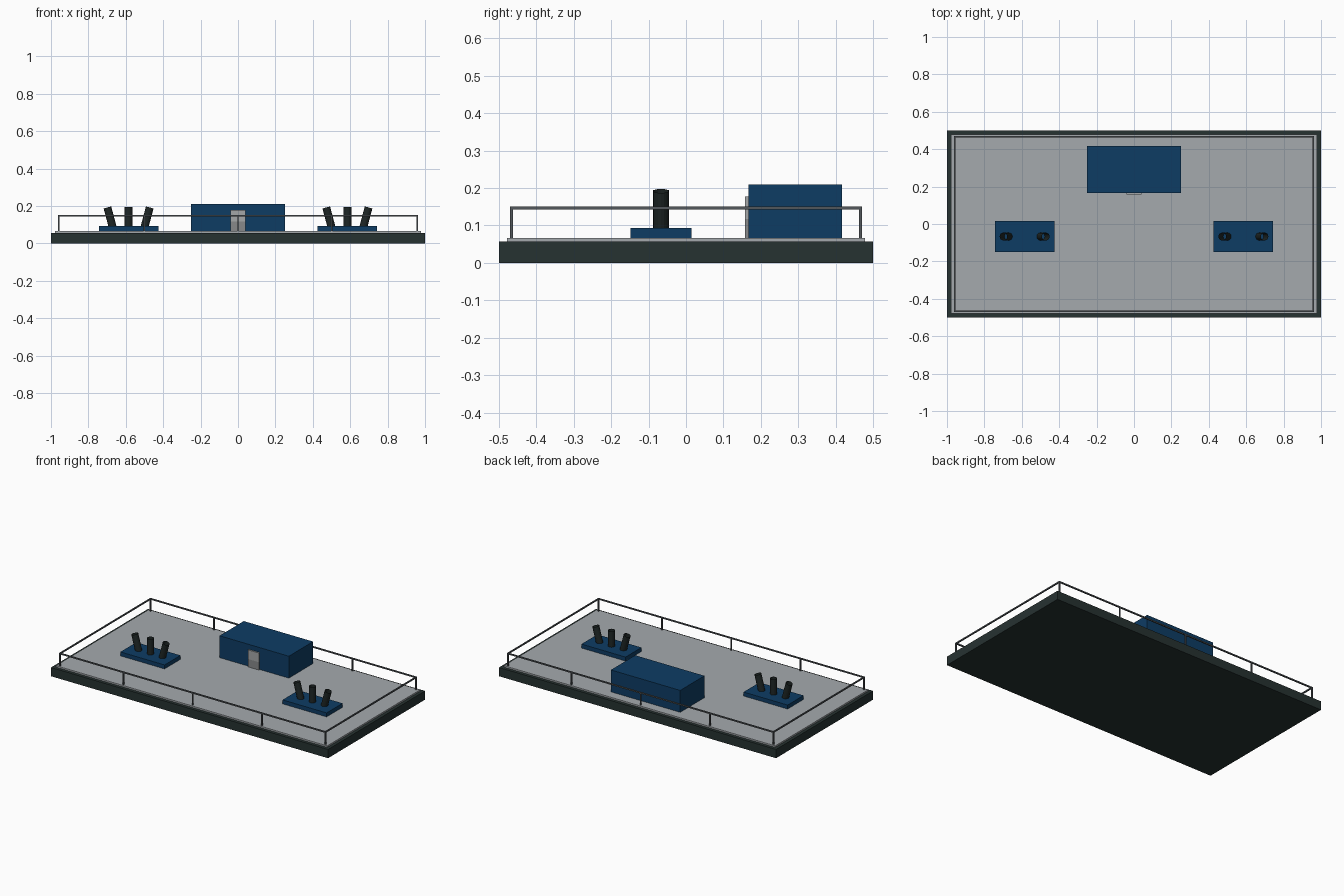
import bpy, bmesh, math
from mathutils import Matrix, Vector

if "Cube" in bpy.data.objects:
    bpy.data.objects.remove(bpy.data.objects["Cube"])


def srgb(c):
    c /= 255
    return c / 12.92 if c <= 0.04045 else ((c + 0.055) / 1.055) ** 2.4


def material(name, r, g, b):
    m = bpy.data.materials.new(name)
    m.diffuse_color = (srgb(r), srgb(g), srgb(b), 1)
    m.use_nodes = True
    m.node_tree.nodes["Principled BSDF"].inputs["Base Color"].default_value = m.diffuse_color
    return m


DARK = material("dark green grey", 38, 50, 49)
DECK = material("pale grey", 165, 170, 174)
BLUE = material("navy blue", 13, 60, 100)
RAIL = material("rail grey", 82, 87, 91)
DOOR = material("door grey", 165, 167, 168)
PANEL = material("door panel grey", 135, 137, 138)
TUBE = material("tube black", 30, 38, 37)


def finish(bm, name, mat):
    me = bpy.data.meshes.new(name)
    bm.to_mesh(me)
    bm.free()
    me.materials.append(mat)
    ob = bpy.data.objects.new(name, me)
    bpy.context.collection.objects.link(ob)
    return ob


def add_box(bm, x, y, z):
    size = [b - a for a, b in (x, y, z)]
    mid = Vector([(a + b) / 2 for a, b in (x, y, z)])
    bmesh.ops.create_cube(bm, size=1, matrix=Matrix.Translation(mid) @ Matrix.Diagonal((*size, 1)))


def box(name, x, y, z, mat):
    bm = bmesh.new()
    add_box(bm, x, y, z)
    return finish(bm, name, mat)


# Platform and deck
Z = 0.067
box("base", (-1, 1), (-0.5, 0.5), (0, 0.057), DARK)
box("deck", (-0.979, 0.979), (-0.479, 0.479), (0.057, Z), DECK)

# Cabin with two-tone door
box("cabin", (-0.25, 0.25), (0.167, 0.417), (Z, 0.21), BLUE)
box("door_lower", (-0.04, 0.04), (0.158, 0.168), (Z, 0.118), PANEL)
box("door_upper", (-0.04, 0.04), (0.158, 0.168), (0.118, 0.178), DOOR)

# Railing: top bars and posts
RX, RY, T, TOP = 0.958, 0.467, 0.004, 0.151
bm = bmesh.new()
for s in (-1, 1):
    add_box(bm, (-RX - T, RX + T), (s * RY - T, s * RY + T), (TOP - 2 * T, TOP))
    add_box(bm, (s * RX - T, s * RX + T), (-RY + T, RY - T), (TOP - 2 * T, TOP))
    for x in (-RX, -0.5, 0, 0.5, RX):
        add_box(bm, (x - T, x + T), (s * RY - T, s * RY + T), (Z, TOP - 2 * T))
finish(bm, "railing", RAIL)

# Plinths, each with three open tubes fanned outward
for side, sx in (("left", -1), ("right", 1)):
    cx, cy = sx * 0.585, -0.067
    box(side + "_plinth", (cx - 0.159, cx + 0.159), (cy - 0.082, cy + 0.082), (Z, 0.093), BLUE)
    for i in (-1, 0, 1):
        bm = bmesh.new()
        place = (Matrix.Translation((cx + i * 0.097, cy, 0.132))
                 @ Matrix.Rotation(i * math.radians(15), 4, 'Y'))
        bmesh.ops.create_cone(bm, cap_ends=False, segments=16, radius1=0.021,
                              radius2=0.021, depth=0.125, matrix=place)
        finish(bm, f"{side}_tube_{i + 2}", TUBE)
